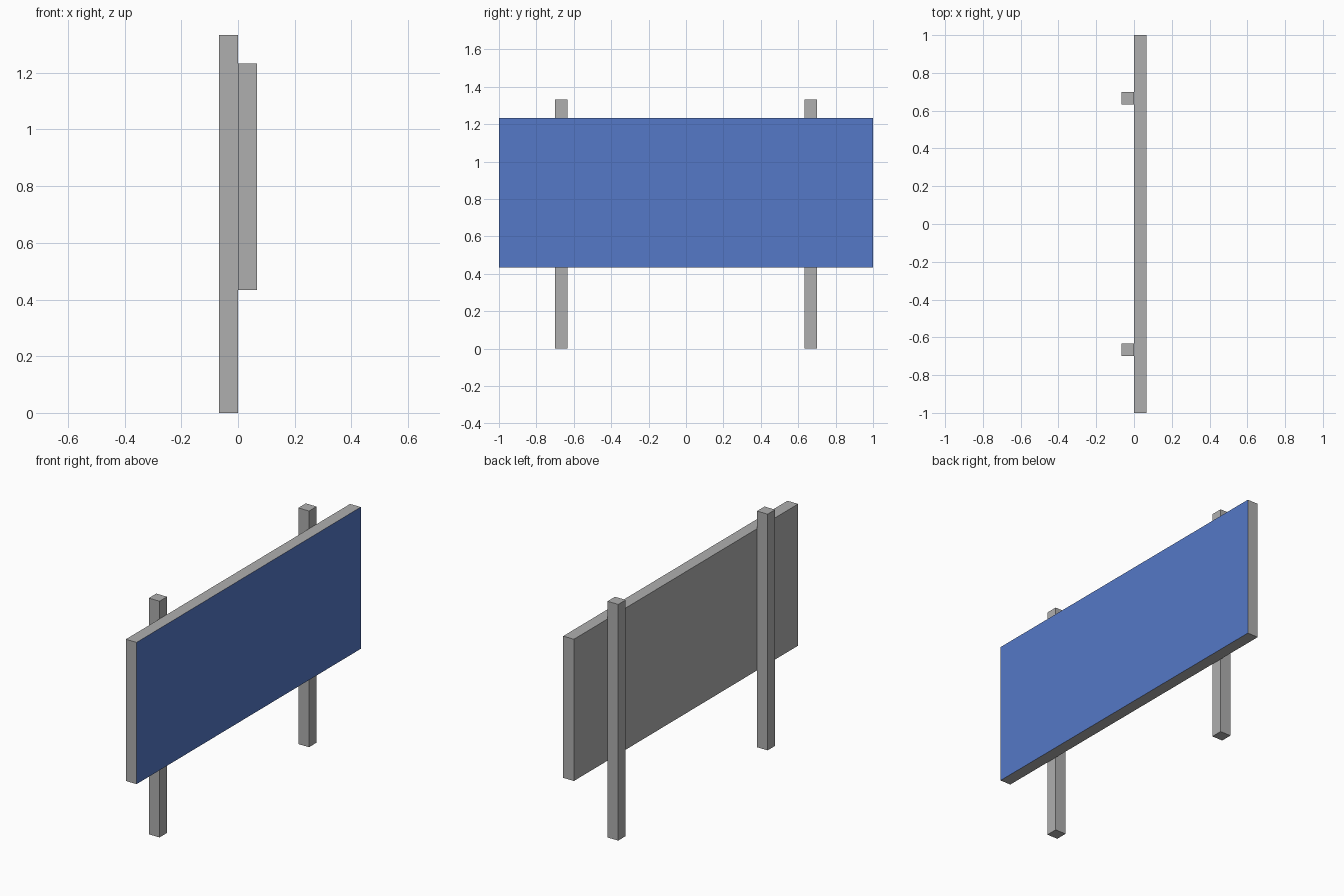
import bpy
import bmesh
from mathutils import Vector

cube = bpy.data.objects.get("Cube")
if cube:
    bpy.data.objects.remove(cube, do_unlink=True)


def make_material(name, rgb):
    mat = bpy.data.materials.new(name)
    mat.use_nodes = True
    color = (*rgb, 1.0)
    mat.diffuse_color = color
    mat.node_tree.nodes["Principled BSDF"].inputs["Base Color"].default_value = color
    return mat


grey = make_material("grey", (0.43, 0.43, 0.43))
blue = make_material("blue", (0.09, 0.19, 0.57))


def make_box(name, low, high, materials, face_rule=None):
    """Box between two corners; face_rule picks faces for the second material."""
    low, high = Vector(low), Vector(high)
    bm = bmesh.new()
    bmesh.ops.create_cube(bm, size=1)
    bmesh.ops.scale(bm, vec=high - low, verts=bm.verts)
    bmesh.ops.translate(bm, vec=(low + high) / 2, verts=bm.verts)
    bm.normal_update()
    for face in bm.faces:
        if face_rule and face_rule(face):
            face.material_index = 1
    mesh = bpy.data.meshes.new(name)
    bm.to_mesh(mesh)
    bm.free()
    for mat in materials:
        mesh.materials.append(mat)
    obj = bpy.data.objects.new(name, mesh)
    bpy.context.scene.collection.objects.link(obj)
    return obj


thick = 0.0667

# Sign panel with a blue display face toward +x
make_box("sign_panel", (0, -1, 0.4333), (thick, 1, 1.2333), [grey, blue],
         lambda face: face.normal.x > 0.9)

# Two square posts behind the panel
for name, side in (("front_post", -1), ("back_post", 1)):
    y = side * 0.6667
    make_box(name, (-thick, y - thick / 2, 0), (0, y + thick / 2, 1.3333), [grey])
